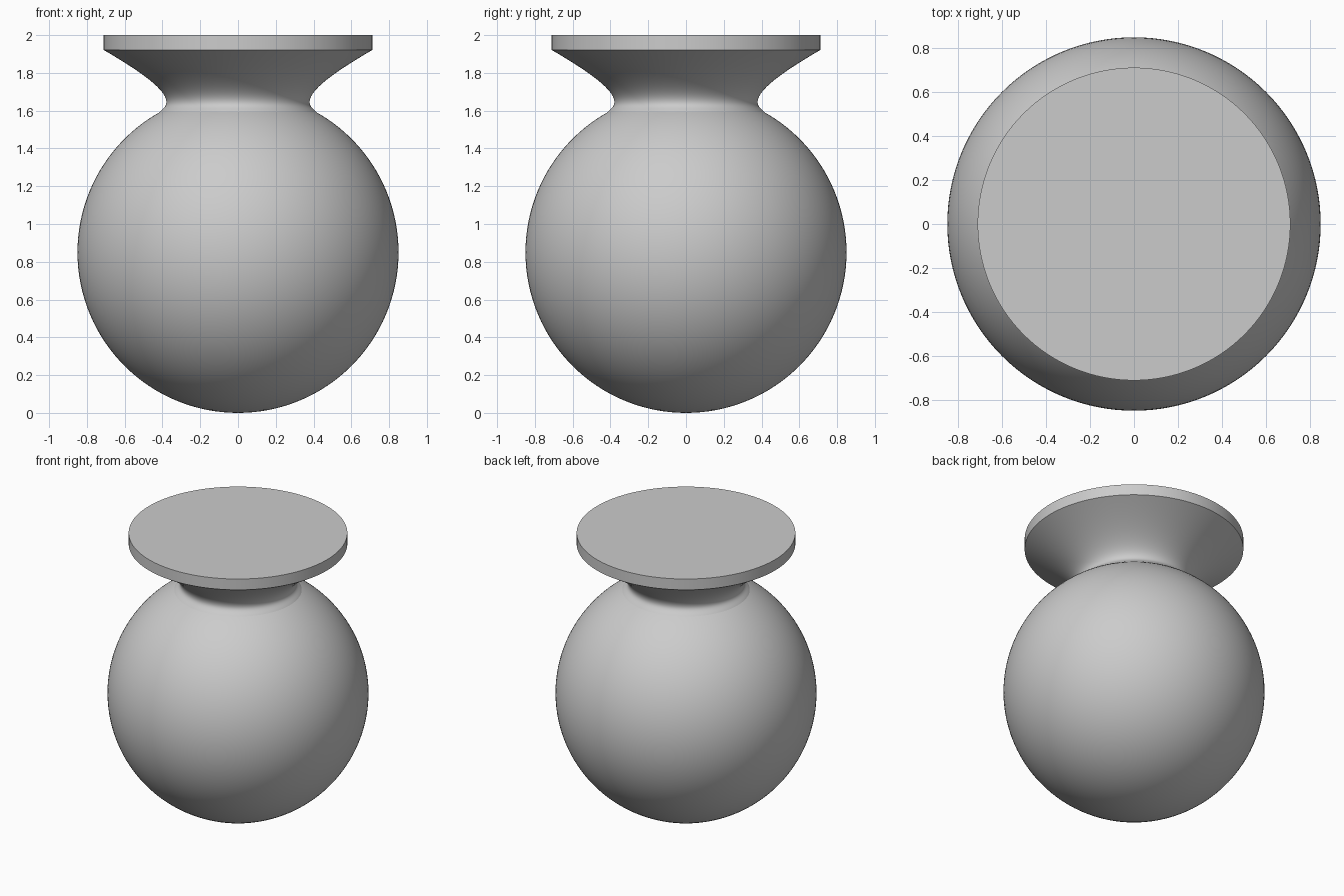
import bpy, bmesh, math
from mathutils import Vector
from mathutils.geometry import interpolate_bezier

cube = bpy.data.objects.get("Cube")
if cube:
    bpy.data.objects.remove(cube, do_unlink=True)

SIDES = 128
R = 0.85

grey = bpy.data.materials.new("light grey")
grey.use_nodes = True
grey.diffuse_color = (0.6, 0.6, 0.6, 1)
grey.node_tree.nodes["Principled BSDF"].inputs["Base Color"].default_value = (0.6, 0.6, 0.6, 1)


def lathe(name, profile):
    """Revolve (radius, height) points, listed bottom to top, around z."""
    bm = bmesh.new()
    verts = [bm.verts.new((r, 0, z)) for r, z in profile]
    edges = [bm.edges.new(pair) for pair in zip(verts, verts[1:])]
    bmesh.ops.spin(bm, geom=verts + edges, cent=(0, 0, 0), axis=(0, 0, 1),
                   angle=math.tau, steps=SIDES)
    bmesh.ops.remove_doubles(bm, verts=bm.verts, dist=1e-5)
    bmesh.ops.holes_fill(bm, edges=[e for e in bm.edges if e.is_boundary], sides=0)
    bmesh.ops.recalc_face_normals(bm, faces=bm.faces)
    mesh = bpy.data.meshes.new(name)
    bm.to_mesh(mesh)
    bm.free()
    mesh.materials.append(grey)
    obj = bpy.data.objects.new(name, mesh)
    bpy.context.collection.objects.link(obj)
    bpy.ops.object.select_all(action="DESELECT")
    obj.select_set(True)
    bpy.context.view_layer.objects.active = obj
    bpy.ops.object.shade_smooth_by_angle(angle=math.radians(30))
    return obj


def bezier(points, count):
    curve = interpolate_bezier(*[Vector((r, z, 0)) for r, z in points], count)
    return [(p.x, p.y) for p in curve]


# Round body
arc = [math.pi * i / 64 for i in range(65)]
lathe("body", [(R * math.sin(a), R - R * math.cos(a)) for a in arc])

# Waist fillet sweeping into the flared neck, closed by a flat rim disc
fillet = bezier([(0.415, 1.592), (0.40, 1.61), (0.379, 1.62), (0.379, 1.645)], 10)
flare = bezier([(0.379, 1.645), (0.379, 1.715), (0.53, 1.815), (0.712, 1.922)], 24)
lathe("flared_neck_and_rim", fillet + flare[1:] + [(0.712, 2.0)])
